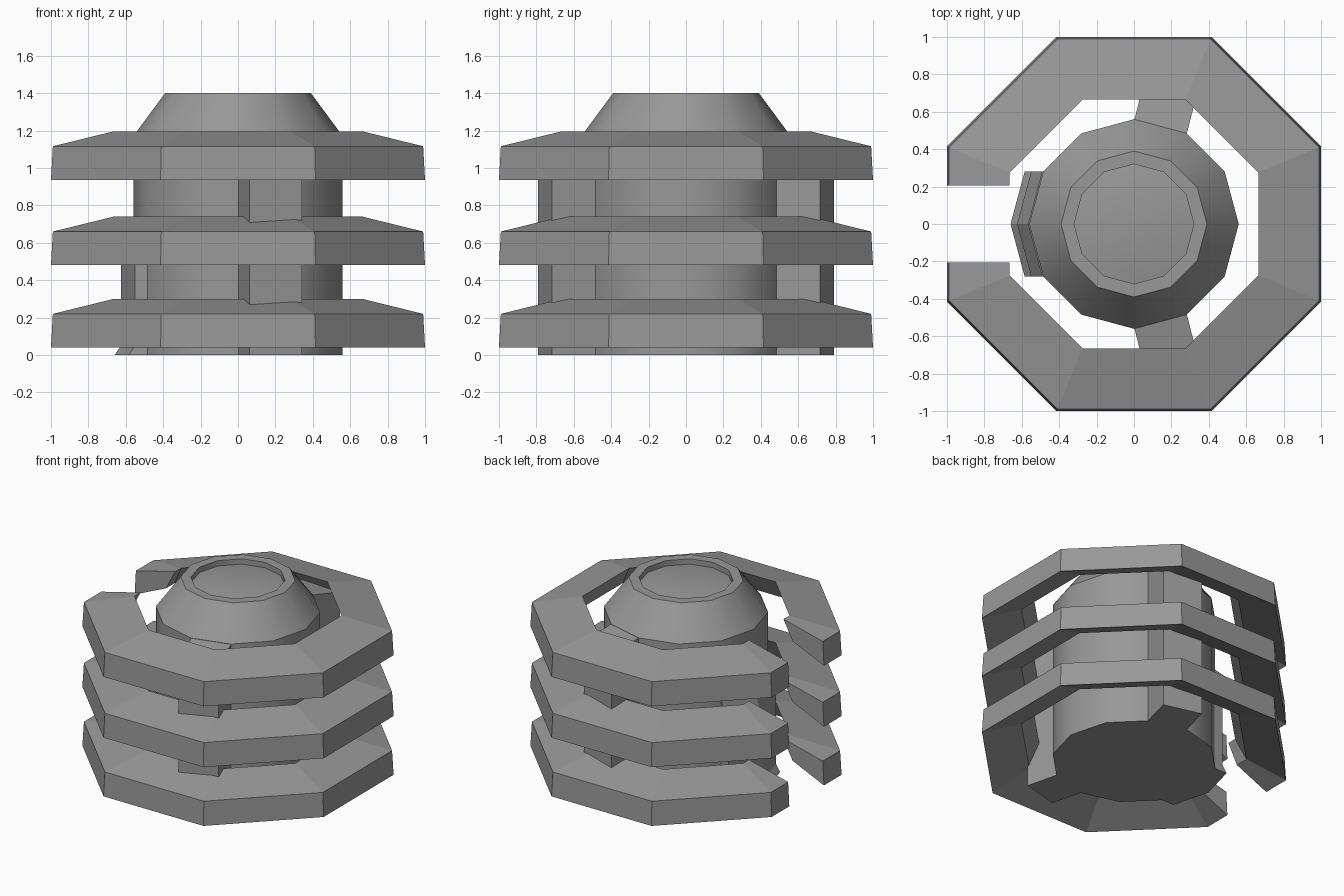
import bpy, bmesh, math
from math import cos, sin, radians

if "Cube" in bpy.data.objects:
    bpy.data.objects.remove(bpy.data.objects["Cube"])

# Dark grey finish shared by every part
grey = bpy.data.materials.new("dark_grey")
grey.diffuse_color = (0.315, 0.315, 0.315, 1)
grey.use_nodes = True
grey.node_tree.nodes["Principled BSDF"].inputs["Base Color"].default_value = grey.diffuse_color


def loft(name, sections):
    """Skin a list of equal-length point loops and cap both ends."""
    bm = bmesh.new()
    rows = [[bm.verts.new(p) for p in s] for s in sections]
    n = len(rows[0])
    for a, b in zip(rows, rows[1:]):
        for i in range(n):
            j = (i + 1) % n
            bm.faces.new((a[i], a[j], b[j], b[i]))
    bm.faces.new(rows[0])
    bm.faces.new(rows[-1])
    bmesh.ops.recalc_face_normals(bm, faces=bm.faces)
    me = bpy.data.meshes.new(name)
    bm.to_mesh(me)
    bm.free()
    me.materials.append(grey)
    ob = bpy.data.objects.new(name, me)
    bpy.context.collection.objects.link(ob)
    return ob


def polar(r, deg, z):
    return (r * cos(radians(deg)), r * sin(radians(deg)), z)


# Twelve-sided core with sloped shoulder, rim and recessed cap
R = 0.56
core_profile = [(R, 0), (R, 1.17), (0.39, 1.4), (0.32, 1.4),
                (0.32, 1.36), (0.17, 1.385)]
core = loft("core", [[polar(r, 30 * i, z) for i in range(12)] for r, z in core_profile])
bpy.context.view_layer.objects.active = core
core.select_set(True)
bpy.ops.object.shade_smooth_by_angle(angle=radians(32))

# Front and back ribs, pushed out of one core side
for name, s in (("front_rib", -1), ("back_rib", 1)):
    def rib(z_in, z_out):
        nx, ny = 0.24 * cos(radians(75)), 0.24 * sin(radians(75))
        a, b = polar(R, 90, 0), polar(R, 60, 0)
        return [(a[0], s * (a[1] - 0.01), z_in), (b[0], s * (b[1] - 0.01), z_in),
                (b[0] + nx, s * (b[1] + ny), z_out), (a[0] + nx, s * (a[1] + ny), z_out)]
    loft(name, [rib(0, 0), rib(1.17, 1.12)])

# Left rib behind the ring gap, flared at its foot and thinning upward
left_sections = []
for d, z in ((0.10, 0), (0.065, 0.05), (0.065, 0.55), (0.005, 0.72)):
    a, m, b = polar(R, 150, z), polar(R, 180, z), polar(R, 210, z)
    left_sections.append([(a[0] + 0.01, a[1], z), (a[0] - d, a[1], z), (m[0] - d, 0, z),
                          (b[0] - d, b[1], z), (b[0] + 0.01, b[1], z)])
loft("left_rib", left_sections)

# Three open octagonal rings with a wedge-shaped section
ring_profile = [(1.0, 0.04), (0.99, 0.22), (0.665, 0.30), (0.74, 0.155)]
c = cos(radians(22.5))
for name, dz in (("lower_ring", 0), ("middle_ring", 0.44), ("upper_ring", 0.896)):
    sections = [[(-a, -0.205, z + dz) for a, z in ring_profile]]
    for i in range(8):
        sections.append([polar(a / c, 202.5 + 45 * i, z + dz) for a, z in ring_profile])
    sections.append([(-a, 0.205, z + dz) for a, z in ring_profile])
    loft(name, sections)
